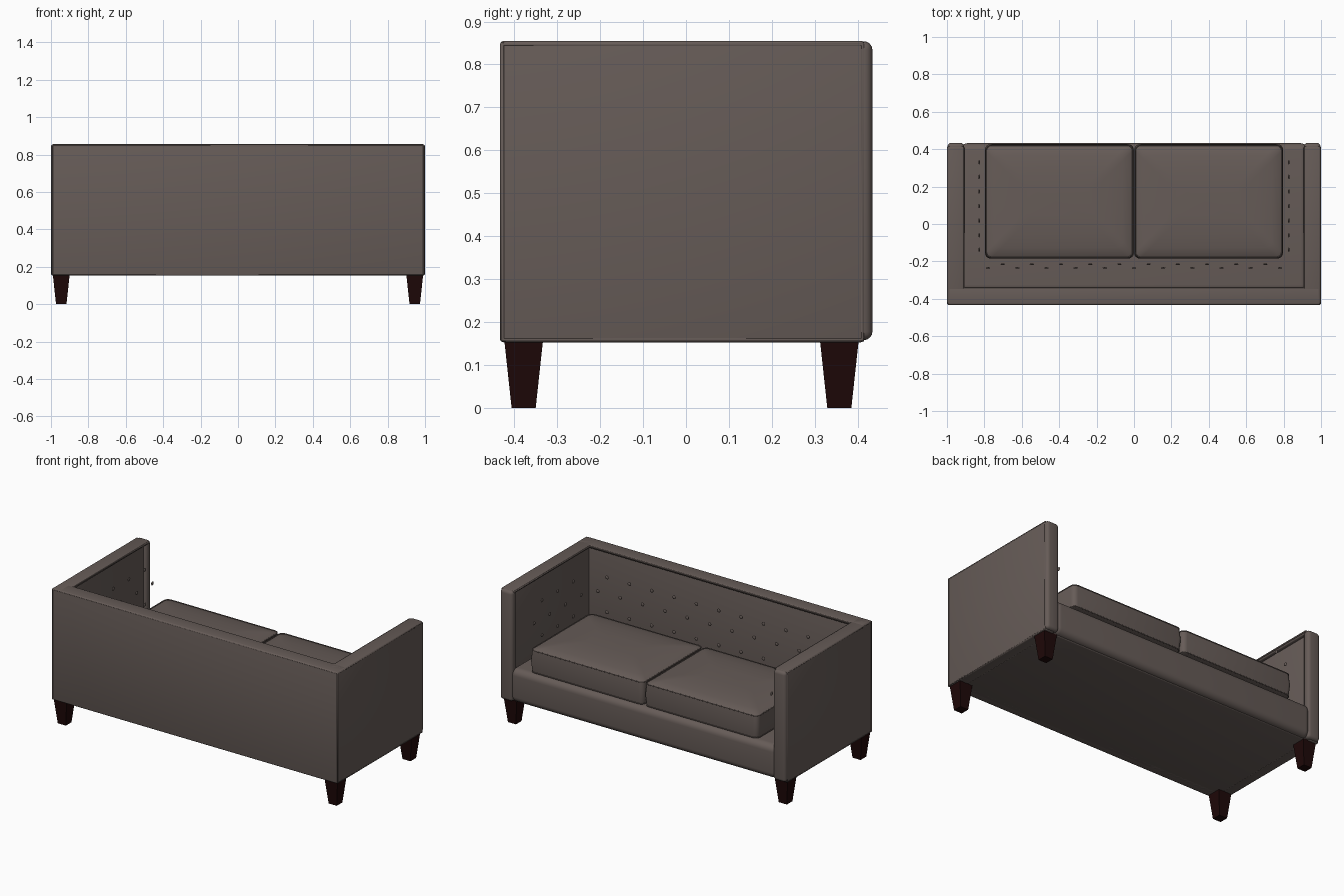
import bpy, bmesh, math
from mathutils import Vector

cube = bpy.data.objects.get("Cube")
if cube:
    bpy.data.objects.remove(cube, do_unlink=True)


def material(name, color):
    m = bpy.data.materials.new(name)
    m.use_nodes = True
    m.diffuse_color = (*color, 1)
    m.node_tree.nodes["Principled BSDF"].inputs["Base Color"].default_value = (*color, 1)
    return m


fabric = material("taupe fabric", (0.133, 0.106, 0.096))
wood = material("dark red wood", (0.013, 0.0025, 0.0025))


def add_object(name, bm, mat, smooth=True):
    bmesh.ops.recalc_face_normals(bm, faces=bm.faces)
    me = bpy.data.meshes.new(name)
    bm.to_mesh(me)
    bm.free()
    me.materials.append(mat)
    ob = bpy.data.objects.new(name, me)
    bpy.context.collection.objects.link(ob)
    if smooth:
        bpy.ops.object.select_all(action='DESELECT')
        bpy.context.view_layer.objects.active = ob
        ob.select_set(True)
        bpy.ops.object.shade_smooth_by_angle(angle=math.radians(40))


def box(name, lo, hi, bevel, segments=3):
    bm = bmesh.new()
    bmesh.ops.create_cube(bm, size=1)
    for v in bm.verts:
        v.co = Vector([(a + b) / 2 + c * (b - a) for a, b, c in zip(lo, hi, v.co)])
    bmesh.ops.bevel(bm, geom=bm.edges[:], offset=bevel, segments=segments,
                    affect='EDGES', profile=0.5)
    add_object(name, bm, fabric)


def piping(name, points, radius=0.005, cyclic=True):
    cu = bpy.data.curves.new(name, 'CURVE')
    cu.dimensions = '3D'
    cu.bevel_depth = radius
    cu.bevel_resolution = 2
    sp = cu.splines.new('POLY')
    sp.points.add(len(points) - 1)
    for p, co in zip(sp.points, points):
        p.co = (*co, 1)
    sp.use_cyclic_u = cyclic
    cu.materials.append(fabric)
    ob = bpy.data.objects.new(name, cu)
    bpy.context.collection.objects.link(ob)


# Frame: upright back under an overhanging rim, base, and a rounded seat deck
TOP, LOW, RIM = 0.855, 0.153, 0.835
box("back_frame", (-0.995, -0.432, LOW), (0.995, -0.36, TOP - 0.004), 0.008)
box("back_rim", (-0.995, -0.432, RIM), (0.995, -0.34, TOP), 0.008)
box("seat_base", (-0.94, -0.40, LOW), (0.94, 0.40, 0.32), 0.008)
box("seat_deck", (-0.93, -0.365, LOW + 0.004), (0.93, 0.432, 0.368), 0.04, 6)

# Arms with rims, padded front panels and piped outlines
for side, s in (("left", 1), ("right", -1)):
    def span(inner, outer):
        return sorted((s * inner, s * outer))

    a, b = span(0.93, 0.997)
    box(side + "_arm", (a, -0.427, LOW), (b, 0.415, TOP - 0.004), 0.008)
    a, b = span(0.909, 0.997)
    box(side + "_arm_rim", (a, -0.427, RIM), (b, 0.415, TOP), 0.008)
    box(side + "_arm_front_panel", (a, 0.385, LOW + 0.005), (b, 0.434, TOP - 0.001), 0.02, 4)
    x = s * 0.994
    piping(side + "_arm_piping", [(x, -0.427, LOW + 0.006), (x, 0.411, LOW + 0.006),
                                  (x, 0.411, 0.847), (x, -0.427, 0.847)])
piping("back_piping", [(-0.993, -0.428, LOW + 0.006), (0.993, -0.428, LOW + 0.006),
                       (0.993, -0.428, 0.848), (-0.993, -0.428, 0.848)])
piping("inner_rim_piping", [(-0.909, 0.41, 0.848), (-0.909, -0.34, 0.848),
                            (0.909, -0.34, 0.848), (0.909, 0.41, 0.848)], cyclic=False)

# Tufting buttons: flat discs in staggered rows, standing proud of the walls
bm = bmesh.new()


def button(pos, flat_axis):
    geo = bmesh.ops.create_uvsphere(bm, u_segments=10, v_segments=6, radius=0.012)
    for v in geo["verts"]:
        v.co[flat_axis] *= 0.35
        v.co += Vector(pos)


PITCH = 0.156
for row, z in enumerate((0.755, 0.64, 0.535)):
    odd = row % 2
    n = 11 if odd else 10
    for i in range(n):
        button(((i - (n - 1) / 2) * PITCH, -0.235 if odd else -0.215, z), 1)
    for i in range(4 if odd else 3):
        for s in (1, -1):
            button((s * 0.828, 0.33 - PITCH * (i + (1 - odd) / 2), z), 0)
add_object("tufting_buttons", bm, fabric)


# Seat cushions: crowned rounded slabs with piped seams
def cushion(name, x0, x1):
    y0, y1, z0, z1 = -0.185, 0.427, 0.375, 0.522
    cx, cy, hx, hy = (x0 + x1) / 2, (y0 + y1) / 2, (x1 - x0) / 2, (y1 - y0) / 2

    def outline(inset, z):
        r = 0.03
        pts = []
        for k, (sx, sy) in enumerate(((1, 1), (-1, 1), (-1, -1), (1, -1))):
            for j in range(5):
                a = math.pi / 2 * (k + j / 4)
                pts.append((cx + sx * (hx - r - inset) + r * math.cos(a),
                            cy + sy * (hy - r - inset) + r * math.sin(a), z))
        return pts

    bm = bmesh.new()
    layers = [(0.02, z0), (0.006, z0 + 0.006), (0.0, (z0 + z1) / 2), (0.006, z1 - 0.006),
              (0.02, z1 + 0.003), (0.06, z1 + 0.013), (0.13, z1 + 0.022), (0.22, z1 + 0.027)]
    rings = [[bm.verts.new(p) for p in outline(*layer)] for layer in layers]
    for a, b in zip(rings, rings[1:]):
        for j in range(len(a)):
            k = (j + 1) % len(a)
            bm.faces.new((a[j], a[k], b[k], b[j]))
    bm.faces.new(rings[0])
    bm.faces.new(rings[-1])
    add_object(name, bm, fabric)
    for label, z in (("lower", z0 + 0.006), ("upper", z1 - 0.004)):
        piping(name + "_" + label + "_piping", outline(0.006, z), 0.003)


cushion("left_cushion", 0.001, 0.797)
cushion("right_cushion", -0.797, -0.001)

# Tapered square legs
for end, cy in (("front", 0.357), ("back", -0.378)):
    for side, s in (("left", 1), ("right", -1)):
        bm = bmesh.new()
        bmesh.ops.create_cube(bm, size=1)
        for v in bm.verts:
            half = 0.045 if v.co.z > 0 else 0.028
            v.co = Vector((s * 0.945 + math.copysign(half, v.co.x),
                           cy + math.copysign(half, v.co.y),
                           0.157 if v.co.z > 0 else 0.0))
        add_object(end + "_" + side + "_leg", bm, wood, smooth=False)
